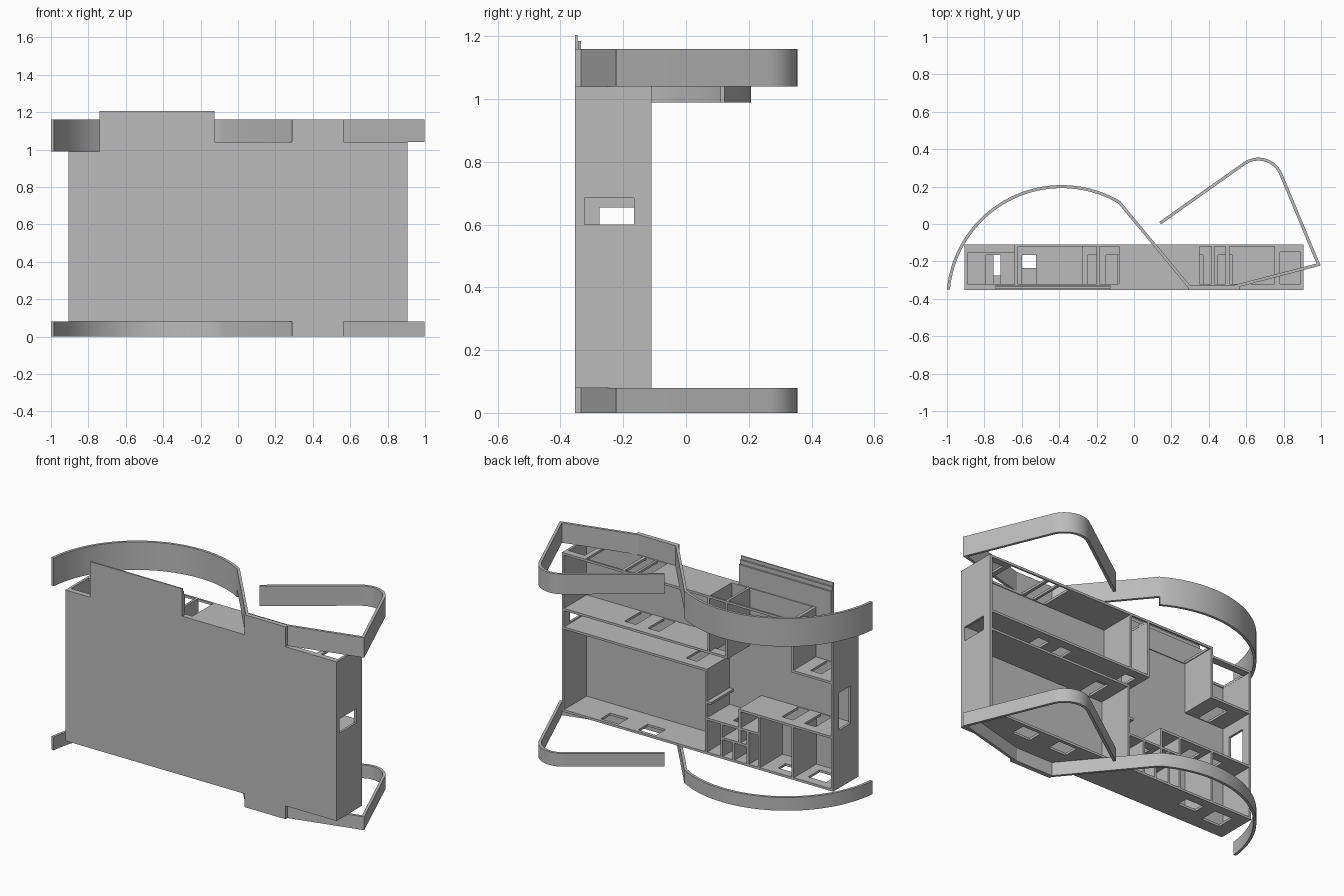
import bpy, bmesh
from math import cos, sin, radians
from mathutils import Vector

if "Cube" in bpy.data.objects:
    bpy.data.objects.remove(bpy.data.objects["Cube"])

grey = bpy.data.materials.new("light_grey")
grey.use_nodes = True
grey.diffuse_color = (0.5, 0.5, 0.5, 1)
grey.node_tree.nodes["Principled BSDF"].inputs["Base Color"].default_value = (0.5, 0.5, 0.5, 1)

FRONT, INNER, BACK = -0.353, -0.325, -0.11
SIDE, T = 0.905, 0.014
LOW, HIGH, HIGH_LEFT = 0.08, 1.04, 0.99


def finish(name, bm):
    bmesh.ops.recalc_face_normals(bm, faces=bm.faces)
    mesh = bpy.data.meshes.new(name)
    bm.to_mesh(mesh)
    bm.free()
    mesh.materials.append(grey)
    obj = bpy.data.objects.new(name, mesh)
    bpy.context.collection.objects.link(obj)
    return obj


def add_box(bm, x, y, z):
    verts = bmesh.ops.create_cube(bm, size=1)["verts"]
    for v in verts:
        v.co = [(a + b) / 2 + c * (b - a) for (a, b), c in zip((x, y, z), v.co)]


def box(name, x, y, z):
    bm = bmesh.new()
    add_box(bm, x, y, z)
    return finish(name, bm)


def plate(name, axis, level, span_a, span_b, holes=()):
    """Flat plate normal to an axis with rectangular holes, built from grid cells."""
    cuts_a = sorted({*span_a, *(v for h in holes for v in h[0])})
    cuts_b = sorted({*span_b, *(v for h in holes for v in h[1])})
    bm = bmesh.new()
    low, high = level
    for a0, a1 in zip(cuts_a, cuts_a[1:]):
        for b0, b1 in zip(cuts_b, cuts_b[1:]):
            ma, mb = (a0 + a1) / 2, (b0 + b1) / 2
            if any(h[0][0] < ma < h[0][1] and h[1][0] < mb < h[1][1] for h in holes):
                continue
            corners = [(a0, b0), (a1, b0), (a1, b1), (a0, b1)]
            bm.faces.new([bm.verts.new((a, b, low) if axis == "z" else (low, a, b))
                          for a, b in corners])
    bmesh.ops.remove_doubles(bm, verts=bm.verts, dist=1e-5)
    made = bmesh.ops.extrude_face_region(bm, geom=bm.faces[:])["geom"]
    shift = (0, 0, high - low) if axis == "z" else (high - low, 0, 0)
    bmesh.ops.translate(bm, vec=shift, verts=[g for g in made if isinstance(g, bmesh.types.BMVert)])
    return finish(name, bm)


def shelf(name, top, x, holes=()):
    return plate(name, "z", (top - T, top), x, (INNER, BACK), holes)


def divider(name, x, z):
    return box(name, (x - T / 2, x + T / 2), (INNER, BACK), z)


def ribbon(name, path, z, thick=0.016):
    """Thin upright band following a path, mitred at the corners."""
    pts = [Vector(p) for p in path]
    bm, rings = bmesh.new(), []
    for i, p in enumerate(pts):
        d0 = (p - pts[i - 1]).normalized() if i else (pts[1] - p).normalized()
        d1 = (pts[i + 1] - p).normalized() if i < len(pts) - 1 else d0
        tangent = (d0 + d1).normalized()
        off = Vector((-tangent.y, tangent.x)) * thick / 2 / max(tangent.dot(d1), 0.5)
        rings.append([bm.verts.new((*q, h)) for q, h in
                      ((p - off, z[0]), (p + off, z[0]), (p + off, z[1]), (p - off, z[1]))])
    for a, b in zip(rings, rings[1:]):
        for k in range(4):
            bm.faces.new((a[k], a[k - 1], b[k - 1], b[k]))
    bm.faces.new(rings[0])
    bm.faces.new(rings[-1][::-1])
    obj = finish(name, bm)
    bpy.ops.object.select_all(action="DESELECT")
    bpy.context.view_layer.objects.active = obj
    obj.select_set(True)
    bpy.ops.object.shade_smooth_by_angle(angle=radians(25))


def arc(cx, cy, r, start, end, steps):
    angles = [radians(start + (end - start) * i / steps) for i in range(steps + 1)]
    return [(cx + r * cos(a), cy + r * sin(a)) for a in angles]


# Front wall with its raised, stepped parapet and a full-height tab
for name, x, z in (("front_wall_left", (-SIDE, -0.74), (LOW, HIGH_LEFT)),
                   ("front_wall_middle", (-0.74, 0.29), (LOW, HIGH)),
                   ("front_wall_tab", (0.29, 0.565), (0, 1.16)),
                   ("front_wall_right", (0.565, SIDE), (LOW, HIGH))):
    box(name, x, (FRONT, INNER), z)
for i, (back, top) in enumerate(((-0.345, 1.205), (-0.335, 1.185), (INNER, 1.16))):
    box(f"parapet_step_{i}", (-0.74, -0.125), (FRONT + i * 0.009, back), (HIGH, top))

# Side walls with windows
plate("left_side_wall", "x", (SIDE - T, SIDE), (INNER, BACK), (LOW, HIGH),
      [((-0.324, -0.165), (0.6, 0.685))])
plate("right_side_wall", "x", (-SIDE, -SIDE + T), (INNER, BACK), (LOW, HIGH_LEFT),
      [((-0.275, -0.165), (0.43, 0.655))])

# Floor and roof with openings
slot = (-0.32, -0.165)
wide = (-0.32, -0.12)
shelf("floor", LOW + T, (-SIDE, SIDE),
      [((-0.82, -0.7), (-0.275, -0.165)), ((-0.62, -0.5), (-0.235, -0.165)),
       ((0.29, 0.41), (-0.22, -0.13)), ((0.54, 0.66), (-0.22, -0.13))])
shelf("roof", HIGH, (-0.64, SIDE),
      [((-0.62, -0.2), wide), ((-0.185, -0.08), wide), ((0.35, 0.415), wide),
       ((0.43, 0.49), wide), ((0.51, 0.75), wide), ((0.78, 0.89), (-0.32, -0.15))])
shelf("low_roof", HIGH_LEFT, (-SIDE, -0.64), [((-0.89, -0.64), (-0.32, -0.155))])

# Shelves
shelf("upper_shelf", 0.705, (-0.2, SIDE),
      [((-0.15, -0.08), slot), ((0.295, 0.37), slot), ((0.45, 0.525), slot)])
shelf("middle_shelf", 0.593, (-0.063, SIDE), [((0.04, 0.115), slot)])
shelf("corner_shelf", 0.74, (-SIDE, -0.625), [((-0.79, -0.715), slot)])
shelf("lower_shelf", 0.41, (-SIDE, -0.275), [((-0.6, -0.525), slot), ((-0.75, -0.675), slot)])
shelf("small_shelf", 0.3, (-0.41, -0.056), [((-0.245, -0.2), slot)])
shelf("cubby_shelf", 0.21, (-0.34, -0.16))
shelf("wall_ledge", 0.4, (-0.09, -0.056))

# Dividers
for name, x, z in (("roof_divider_right", -0.193, (0.7, HIGH)),
                   ("roof_divider_left", -0.073, (0.7, HIGH)),
                   ("corner_divider", -0.632, (0.73, HIGH)),
                   ("main_divider", -0.056, (LOW, 0.59)),
                   ("lower_divider_a", -0.635, (LOW, 0.4)),
                   ("lower_divider_b", -0.41, (LOW, 0.4)),
                   ("lower_divider_c", -0.282, (0.2, 0.4)),
                   ("cubby_divider_a", -0.16, (LOW, 0.29)),
                   ("cubby_divider_b", -0.24, (LOW, 0.2)),
                   ("cubby_divider_c", -0.335, (LOW, 0.29))):
    divider(name, x, z)

# Curved bands above and below the case
big_arc = arc(-0.387, -0.408, 0.608, 174.5, 59.6, 40)
link = [big_arc[-1], (0.295, -0.335)]
loop = [(0.53, -0.336), (0.987, -0.217)] + arc(0.665, 0.217, 0.13, 22, 127, 16) + [(0.14, 0.005)]
for level, z in (("lower", (0, LOW)), ("upper", (HIGH, 1.16))):
    ribbon(level + "_arc_band", big_arc + link[1:], z)
    ribbon(level + "_loop_band", loop, z)
ribbon("arc_band_skirt", big_arc, (HIGH_LEFT, HIGH))
